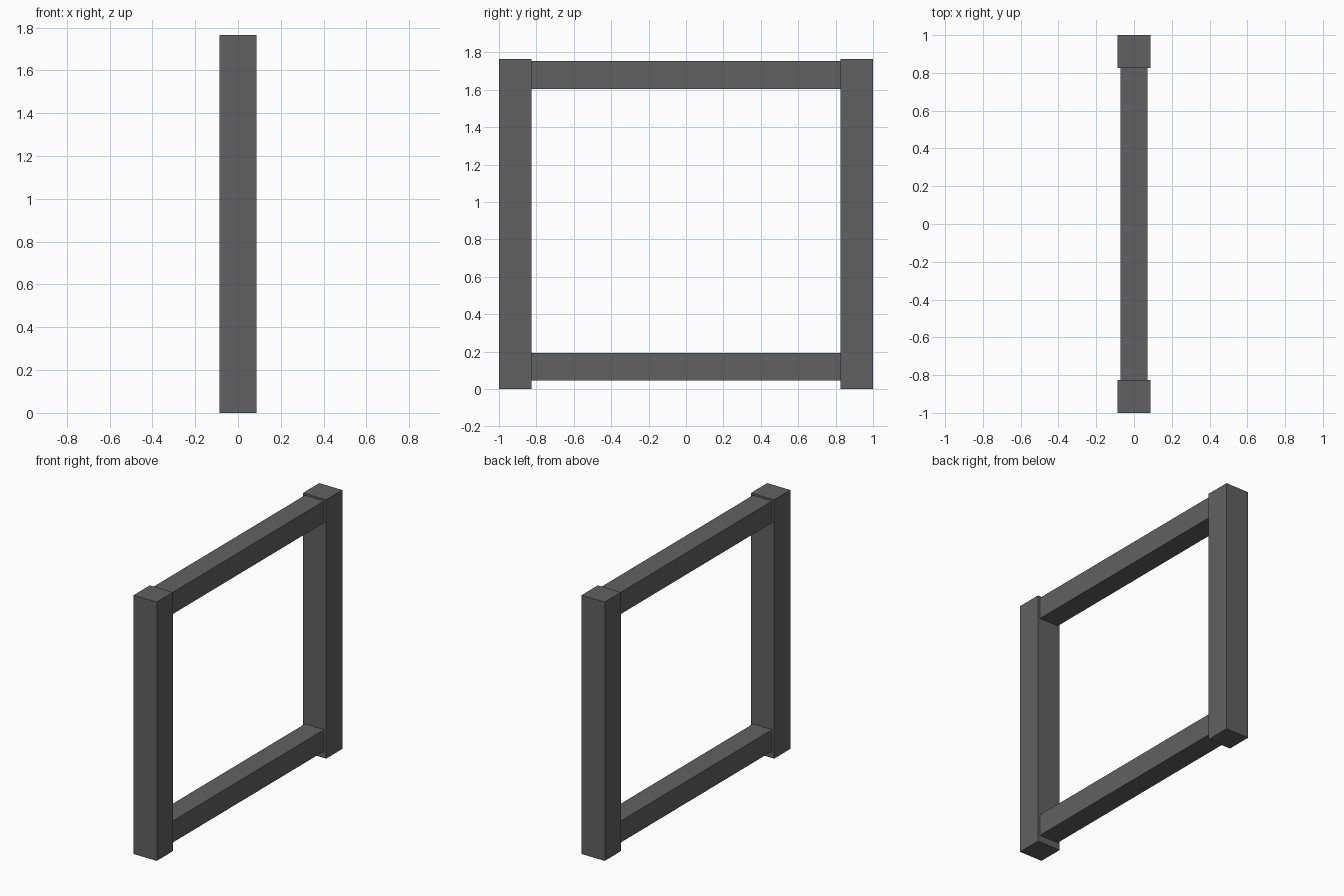
import bpy

if "Cube" in bpy.data.objects:
    bpy.data.objects.remove(bpy.data.objects["Cube"])

mat = bpy.data.materials.new("dark_grey")
mat.diffuse_color = (0.12, 0.12, 0.12, 1)
mat.use_nodes = True
mat.node_tree.nodes["Principled BSDF"].inputs["Base Color"].default_value = mat.diffuse_color


def box(name, lo, hi):
    """Axis-aligned box between two corners."""
    bpy.ops.mesh.primitive_cube_add(size=1, location=[(a + b) / 2 for a, b in zip(lo, hi)])
    ob = bpy.context.object
    ob.name = name
    ob.scale = [b - a for a, b in zip(lo, hi)]
    bpy.ops.object.transform_apply(location=False, rotation=False, scale=True)
    ob.data.materials.append(mat)
    return ob


POST = 0.175     # square post width
HEIGHT = 1.765
RAIL = 0.145     # rail depth
INNER = 1 - POST

# Upright posts at both ends
box("front_post", (-POST / 2, -1, 0), (POST / 2, -INNER, HEIGHT))
box("back_post", (-POST / 2, INNER, 0), (POST / 2, 1, HEIGHT))

# Thinner horizontal rails between the posts
for name, z0, z1 in (("bottom_rail", 0.047, 0.194), ("top_rail", 1.605, 1.753)):
    box(name, (-RAIL / 2, -INNER, z0), (RAIL / 2, INNER, z1))
